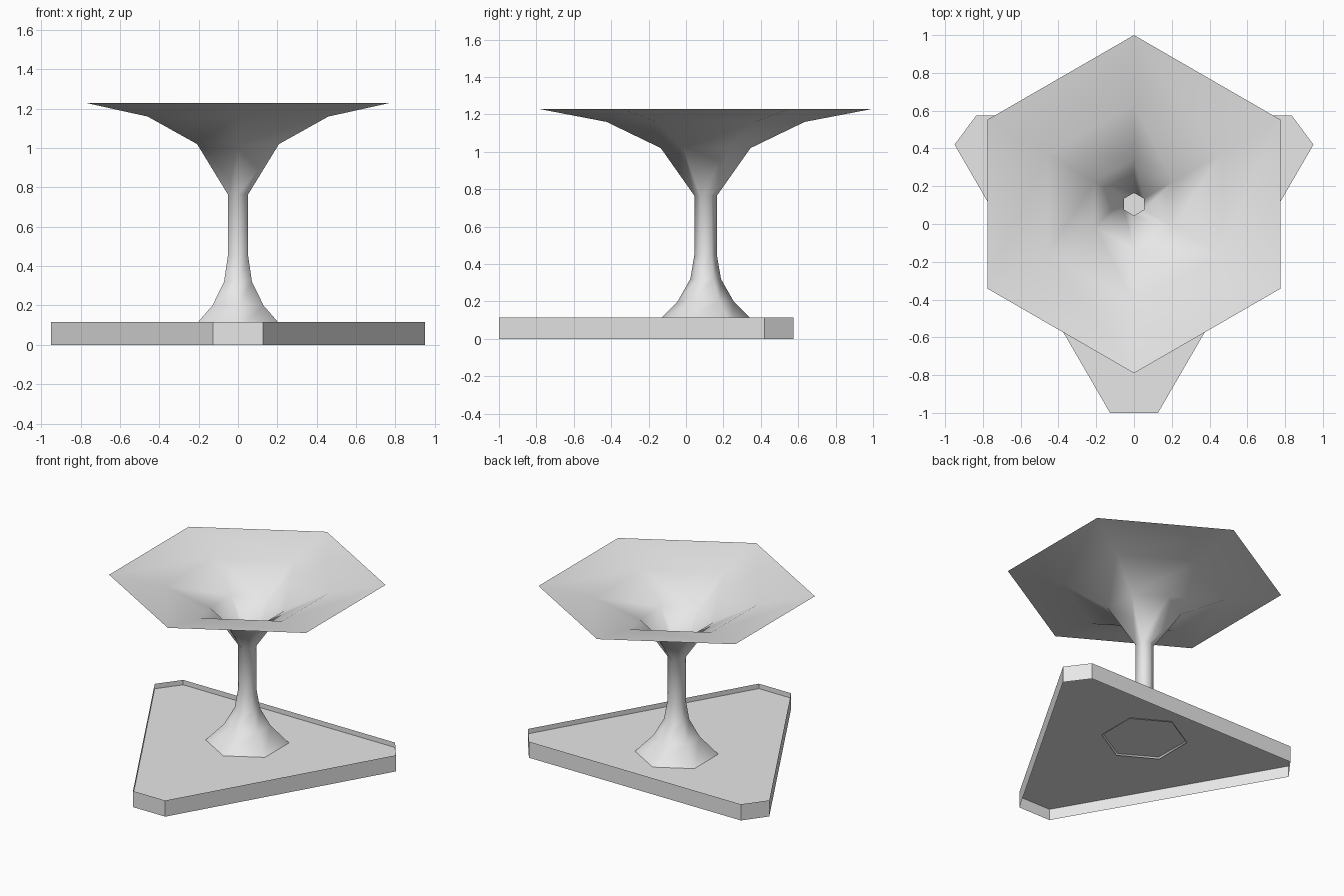
import bpy, bmesh, math

cube = bpy.data.objects.get("Cube")
if cube:
    bpy.data.objects.remove(cube, do_unlink=True)

grey = bpy.data.materials.new("light grey")
grey.use_nodes = True
colour = (0.8, 0.8, 0.8, 1)
grey.diffuse_color = colour
grey.node_tree.nodes["Principled BSDF"].inputs["Base Color"].default_value = colour


def finish(name, bm, smooth=False):
    mesh = bpy.data.meshes.new(name)
    bm.to_mesh(mesh)
    bm.free()
    mesh.materials.append(grey)
    for poly in mesh.polygons:
        poly.use_smooth = smooth
    obj = bpy.data.objects.new(name, mesh)
    bpy.context.collection.objects.link(obj)
    return obj


# Tray: a clipped triangle, open below, with a raised rim around a sunken floor
RIM_TOP, FLOOR, RIM_WIDTH = 0.115, 0.08, 0.06
right_half = [(0.127, -1.0), (0.95, 0.42), (0.835, 0.575)]
outline = right_half + [(-x, y) for x, y in reversed(right_half)]
bm = bmesh.new()
top = [bm.verts.new((x, y, RIM_TOP)) for x, y in outline]
bottom = [bm.verts.new((x, y, 0)) for x, y in outline]
floor = bm.faces.new(top)
for i in range(len(outline)):
    j = (i + 1) % len(outline)
    bm.faces.new((bottom[i], bottom[j], top[j], top[i]))
bmesh.ops.inset_region(bm, faces=[floor], thickness=RIM_WIDTH, use_even_offset=True)
sunk = bmesh.ops.extrude_discrete_faces(bm, faces=[floor])["faces"][0]
for v in sunk.verts:
    v.co.z = FLOOR
# walls between the rim and the sunken floor
inner = [v for v in bm.verts if not v.link_faces or
         (abs(v.co.z - RIM_TOP) < 1e-4 and v not in top)]
low = list(sunk.verts)
high = [min(inner, key=lambda v: (v.co.xy - w.co.xy).length) for w in low]
for i in range(len(low)):
    j = (i + 1) % len(low)
    if not bm.faces.get((low[i], low[j], high[j], high[i])):
        bm.faces.new((low[i], low[j], high[j], high[i]))
finish("tray", bm)

# Funnel table: one thin six-sided sheet from the flared foot to the wide top
CENTRE_Y = 0.105
profile = [(0.28, 0.07), (0.15, 0.2), (0.082, 0.32), (0.06, 0.45),
           (0.06, 0.765), (0.24, 1.02), (0.53, 1.16), (0.895, 1.23)]
bm = bmesh.new()
rings = []
for radius, z in profile:
    angles = [math.radians(30 + 60 * i) for i in range(6)]
    rings.append([bm.verts.new((radius * math.cos(a), CENTRE_Y + radius * math.sin(a), z))
                  for a in angles])
for lower, upper in zip(rings, rings[1:]):
    for i in range(6):
        j = (i + 1) % 6
        bm.faces.new((lower[i], lower[j], upper[j], upper[i]))
finish("funnel_table", bm, smooth=True)
